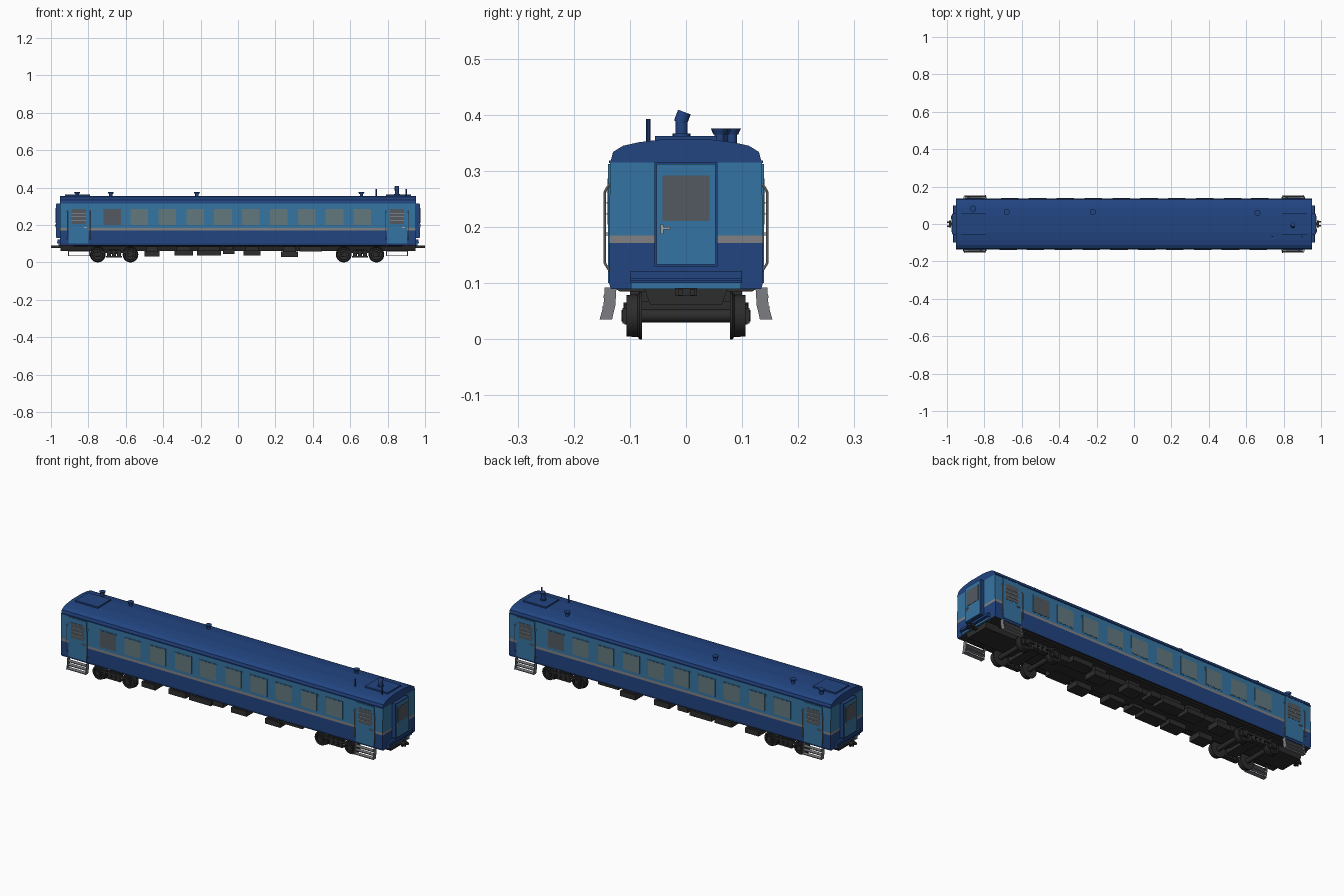
import bpy, bmesh, math
from mathutils import Matrix, Vector

if "Cube" in bpy.data.objects:
    bpy.data.objects.remove(bpy.data.objects["Cube"])


def material(name, rgb):
    m = bpy.data.materials.new(name)
    m.diffuse_color = (*rgb, 1)
    m.use_nodes = True
    m.node_tree.nodes["Principled BSDF"].inputs["Base Color"].default_value = m.diffuse_color
    return m


NAVY = material("dark blue paint", (0.016, 0.058, 0.22))
BLUE = material("light blue paint", (0.036, 0.175, 0.36))
GREY = material("stripe grey", (0.22, 0.22, 0.23))
BLACK = material("underframe black", (0.026, 0.026, 0.027))
STEEL = material("step steel", (0.2, 0.205, 0.22))
GLASS = material("window glass", (0.125, 0.19, 0.21))
DARKGLASS = material("dark glass", (0.085, 0.1, 0.115))
RAIL = material("rail light grey", (0.36, 0.37, 0.38))


def finish(name, bm, mats, smooth=False):
    bmesh.ops.recalc_face_normals(bm, faces=bm.faces)
    me = bpy.data.meshes.new(name)
    bm.to_mesh(me)
    bm.free()
    for m in mats:
        me.materials.append(m)
    ob = bpy.data.objects.new(name, me)
    bpy.context.collection.objects.link(ob)
    if smooth:
        bpy.context.view_layer.objects.active = ob
        ob.select_set(True)
        bpy.ops.object.shade_smooth_by_angle(angle=math.radians(35))
        ob.select_set(False)
    return ob


def box(name, x, y, z, mat):
    """Box from three (min, max) ranges."""
    bm = bmesh.new()
    bmesh.ops.create_cube(bm, size=1)
    for v in bm.verts:
        v.co = [sum(r) / 2 + c * (r[1] - r[0]) for r, c in zip((x, y, z), v.co)]
    return finish(name, bm, [mat])


def rod(name, a, b, r, mat, n=12, r2=None):
    """Cylinder or cone between two points."""
    a, b = Vector(a), Vector(b)
    d = b - a
    mtx = Matrix.Translation((a + b) / 2) @ d.to_track_quat('Z', 'Y').to_matrix().to_4x4()
    bm = bmesh.new()
    bmesh.ops.create_cone(bm, cap_ends=True, segments=n, radius1=r,
                          radius2=r if r2 is None else r2, depth=d.length, matrix=mtx)
    return finish(name, bm, [mat], True)


def prism(name, prof, x0, x1, mat):
    """Extrude a closed (y, z) profile along x."""
    bm = bmesh.new()
    f = bm.faces.new([bm.verts.new((x0, y, z)) for y, z in prof])
    g = bmesh.ops.extrude_face_region(bm, geom=[f])['geom']
    bmesh.ops.translate(bm, vec=(x1 - x0, 0, 0), verts=[v for v in g if isinstance(v, bmesh.types.BMVert)])
    return finish(name, bm, [mat])


def mm(a, b, s=1):
    return (min(a * s, b * s), max(a * s, b * s))


# Body shell: stacked levels, coloured by height
levels = [(0.134, 0.09), (0.137, 0.10), (0.137, 0.172), (0.137, 0.185), (0.135, 0.315),
          (0.130, 0.334), (0.112, 0.345), (0.085, 0.351), (0.045, 0.356)]
bm = bmesh.new()
rings = [[bm.verts.new((x, y, z)) for x, y in ((-.952, -w), (.952, -w), (.952, w), (-.952, w))]
         for w, z in levels]
for i in range(len(rings) - 1):
    for k in range(4):
        f = bm.faces.new((rings[i][k], rings[i][(k + 1) % 4], rings[i + 1][(k + 1) % 4], rings[i + 1][k]))
        zc = f.calc_center_median().z
        f.material_index = 2 if 0.172 < zc < 0.185 else 1 if 0.185 < zc < 0.315 else 0
bm.faces.new(rings[-1])
bm.faces.new(rings[0]).material_index = 3
finish("carriage_body", bm, [NAVY, BLUE, GREY, BLACK])

# Underframe: trapezoid beam under the floor, tapered at the ends
prism("underframe_beam", [(-.075, .092), (.075, .092), (.064, .062), (-.064, .062)], -.95, .95, BLACK)
prism("floor_pan", [(-.128, .092), (.128, .092), (.118, .085), (-.118, .085)], -.88, .88, BLACK)
for x0, x1, z0 in ((-.5, -.42, .032), (-.34, -.24, .036), (-.22, -.09, .036), (-.08, -.02, .045),
                   (.03, .12, .036), (.23, .32, .03), (.33, .45, .058)):
    for s in (-1, 1):
        box("underfloor_box", (x0, x1), mm(.03, .1, s), (z0, z0 + .028), BLACK)
        box("box_hanger", (x0 + .01, x1 - .01), mm(.04, .09, s), (z0 + .02, .09), BLACK)

# Bogies
wheel_prof = [(.078, .0), (.078, .042), (.083, .042), (.086, .038), (.106, .037), (.106, .029),
              (.100, .027), (.100, .014), (.108, .012), (.115, .010), (.115, .0)]
for cx in (-.6625, .6525):
    for wx in (cx - .0875, cx + .0875):
        rod("axle", (wx, -.08, .042), (wx, .08, .042), .012, BLACK)
        for s in (-1, 1):
            bm = bmesh.new()
            vs = [bm.verts.new((wx, s * y, .042 + r)) for y, r in wheel_prof]
            es = [bm.edges.new(p) for p in zip(vs, vs[1:])]
            bmesh.ops.spin(bm, geom=vs + es, cent=(wx, 0, .042), axis=(0, 1, 0),
                           angle=2 * math.pi, steps=24)
            bmesh.ops.remove_doubles(bm, verts=bm.verts, dist=.0003)
            finish("wheel", bm, [BLACK], True)
            box("axle_box", (wx - .016, wx + .016), mm(.1, .113, s), (.028, .056), BLACK)
    box("bogie_bolster", (cx - .03, cx + .03), (-.1, .1), (.045, .068), BLACK)
    rod("bogie_pivot", (cx, 0, .05), (cx, 0, .09), .03, BLACK, 16)
    for s in (-1, 1):
        box("bogie_side_frame", (cx - .095, cx + .095), mm(.1, .11, s), (.05, .062), BLACK)
        box("spring_plank", (cx - .042, cx + .042), mm(.085, .11, s), (.026, .034), BLACK)
        for dx in (-.027, 0, .027):
            rod("bogie_spring", (cx + dx, s * .1, .03), (cx + dx, s * .1, .066), .011, BLACK)

# Sides: each long side is the other one turned by half a turn
for s in (-1, 1):
    def side(name, x0, x1, out, z0, z1, mat):
        return box(name, mm(x0, x1, -s), mm(.132, out, s), (z0, z1), mat)

    # Windows: one dark, nine clear, each in a thin frame
    for cx, mat in [(-.672, DARKGLASS)] + [(-.527 + .149 * i, GLASS) for i in range(9)]:
        side("window_frame", cx - .051, cx + .051, .1375, .196, .291, BLUE)
        side("window_pane", cx - .047, cx + .047, .1385, .2, .287, mat)
    side("rain_gutter", -.952, .952, .1375, .314, .319, NAVY)

    # Doors, handrails and steps
    for cx in (-.852, .85):
        side("side_door", cx - .053, cx + .053, .139, .1, .312, BLUE)
        side("door_window", cx - .038, cx + .038, .14, .205, .287, DARKGLASS)
        for z in (.222, .242, .262):
            side("window_bar", cx - .038, cx + .038, .142, z, z + .003, RAIL)
        side("door_handle", cx + .028, cx + .044, .145, .185, .19, RAIL)
        for hx in (cx - .06, cx + .06):
            x = -s * hx
            pts = [(x, s * .136, .122), (x, s * .145, .136), (x, s * .145, .263), (x, s * .136, .277)]
            for a, b in zip(pts, pts[1:]):
                rod("handrail", a, b, .0022, RAIL, 8)
        for sx in (cx - .056, cx + .056):
            prism("step_side", [(s * y, z) for y, z in ((.124, .092), (.145, .092), (.147, .06), (.154, .035),
                                                        (.132, .035), (.126, .06))],
                  -s * sx - .0015, -s * sx + .0015, STEEL)
        for z, y in ((.036, .131), (.055, .127), (.074, .125)):
            box("step_tread", mm(cx - .056, cx + .056, -s), mm(y, y + .022, s), (z, z + .004), STEEL)

# Ends: gangway, end door, buffer beam and coupler
for s in (-1, 1):
    def end(name, x0, x1, y, z, mat):
        return box(name, mm(x0, x1, s), mm(*y, s), z, mat)

    end("gangway_surround", .94, .971, (-.056, .056), (.13, .315), NAVY)
    end("end_door", .96, .974, (-.053, .053), (.133, .312), BLUE)
    end("end_window", .96, .9755, (-.042, .042), (.211, .292), DARKGLASS)
    end("end_handle_plate", .96, .977, (-.045, -.04), (.188, .205), RAIL)
    end("end_handle", .96, .979, (-.045, -.028), (.196, .2), RAIL)
    end("buffer_beam", .94, .964, (-.1, .1), (.1, .122), NAVY)
    end("beam_ledge", .94, .968, (-.1, .1), (.104, .109), NAVY)
    end("beam_lower_lip", .94, .96, (-.098, .098), (.09, .1), BLUE)
    end("coupler_shank", .93, .985, (-.009, .009), (.078, .09), BLACK)
    end("coupler_head", .978, .99, (-.02, .02), (.077, .091), BLACK)
    for y in (-.014, .008):
        end("coupler_jaw", .985, 1.0, (y, y + .008), (.078, .09), BLACK)
    # Raised roof hatch
    end("roof_hatch", .79, .925, (-.055, .055), (.35, .3625), NAVY)

# Roof vents
for x, y in ((-.86, .082), (-.68, .065), (-.22, .065), (.66, .06)):
    rod("vent_neck", (x, y, .345), (x, y, .368), .009, NAVY)
    rod("vent_cap", (x, y, .365), (x, y, .376), .011, NAVY, 16, .016)

# Chimney with a tilted cowl, and two thin pipes
rod("chimney_base", (.85, -.008, .35), (.85, -.008, .367), .016, NAVY, 16)
rod("chimney", (.85, -.008, .36), (.85, -.008, .393), .011, NAVY, 16)
rod("chimney_cowl", (.85, -.010, .386), (.85, -.003, .405), .012, NAVY, 16)
for x in (.74, .9):
    rod("roof_pipe", (x, -.067, .345), (x, -.067, .393), .004, NAVY, 10)
